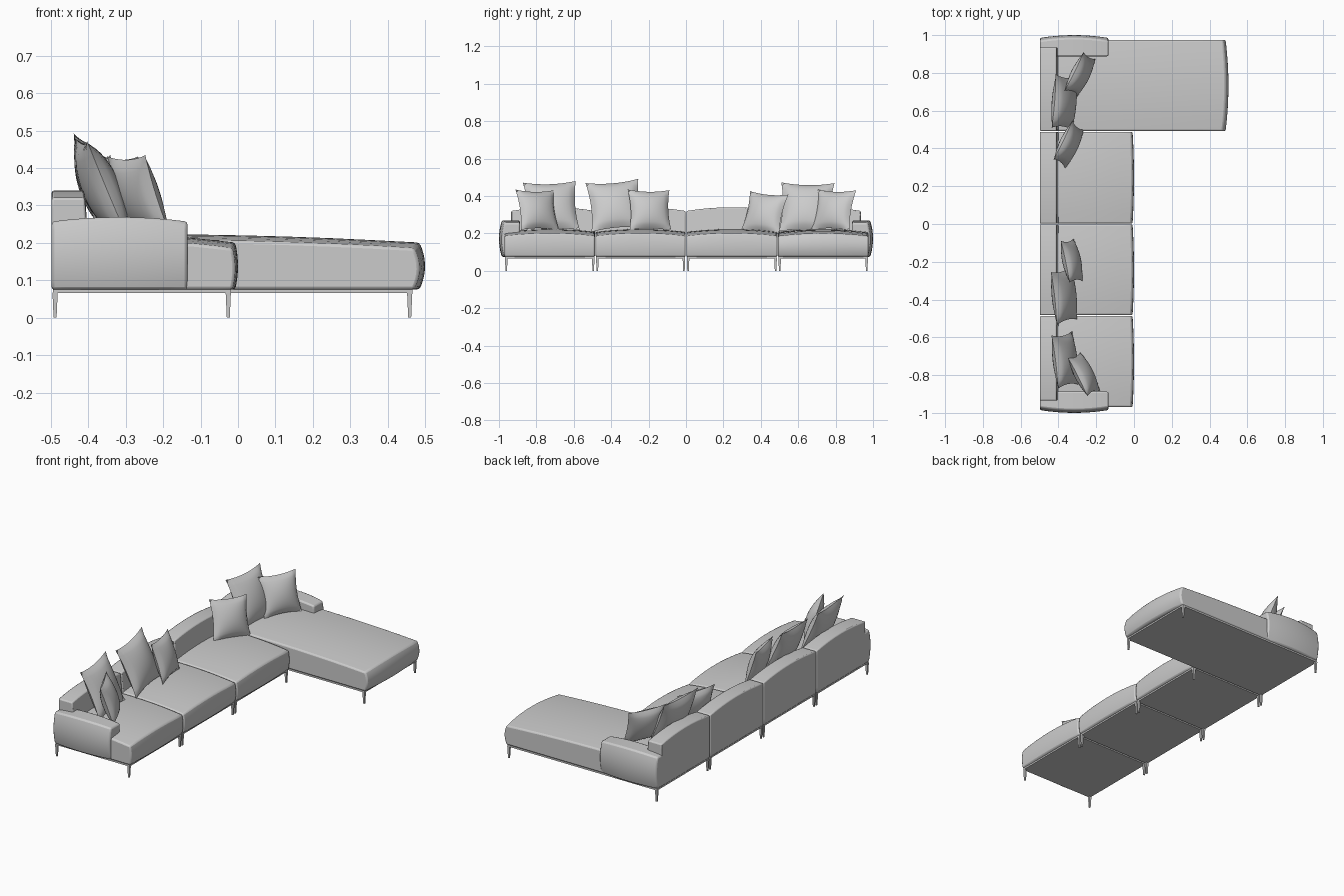
import bpy, bmesh
from math import radians, sqrt
from mathutils import Vector

cube = bpy.data.objects.get("Cube")
if cube:
    bpy.data.objects.remove(cube, do_unlink=True)

grey = bpy.data.materials.new("Grey fabric")
grey.use_nodes = True
colour = (0.6, 0.6, 0.6, 1)
grey.diffuse_color = colour
grey.node_tree.nodes["Principled BSDF"].inputs["Base Color"].default_value = colour


def finish(bm, name, bevel=0.0, angle=40):
    bmesh.ops.recalc_face_normals(bm, faces=bm.faces)
    mesh = bpy.data.meshes.new(name)
    bm.to_mesh(mesh)
    bm.free()
    mesh.materials.append(grey)
    ob = bpy.data.objects.new(name, mesh)
    bpy.context.collection.objects.link(ob)
    if bevel:
        mod = ob.modifiers.new("Soft edges", "BEVEL")
        mod.width, mod.segments = bevel, 2
        mod.limit_method, mod.angle_limit = "ANGLE", radians(40)
    bpy.ops.object.select_all(action="DESELECT")
    ob.select_set(True)
    bpy.context.view_layer.objects.active = ob
    bpy.ops.object.shade_smooth_by_angle(angle=radians(angle))
    return ob


def block(name, lo, hi, shape=None, bevel=0.006, cuts=7):
    """Box from lo to hi; shape(p, u) moves p using the -1..1 position u."""
    bm = bmesh.new()
    bmesh.ops.create_cube(bm, size=2)
    if cuts:
        bmesh.ops.subdivide_edges(bm, edges=bm.edges[:], cuts=cuts, use_grid_fill=True)
    lo, hi = Vector(lo), Vector(hi)
    for v in bm.verts:
        u = v.co.copy()
        p = (lo + hi) / 2 + (hi - lo) / 2 * u
        if shape:
            shape(p, u)
        v.co = p
    return finish(bm, name, bevel)


def bulge(a, b):
    return 1 - (a * a + b * b) / 2


def seat_shape(front):
    def shape(p, u):
        up = (u.z + 1) / 2
        along = (u.x + 1) / 2
        p.z += up * (0.015 * (1 - u.y ** 2) + 0.023 * (1 - along ** 2.5))
        if u.x > 0.99:
            p.x += front * bulge(u.y, u.z)
    return shape


def back_shape(p, u):
    p.z += (u.z + 1) / 2 * 0.02 * (1 - u.y ** 2)
    if u.x > 0:
        p.x += 0.01 * (1 - u.z)


def leg(name, x, y):
    def taper(p, u):
        if u.z < 0:
            p.x = x + u.x * 0.004
            p.y = y + u.y * 0.004
    block(name, (x - 0.007, y - 0.007, 0), (x + 0.007, y + 0.007, 0.068), taper, 0, 0)


# Four modules: y start, y end, seat front, front bulge
modules = [("right_end", -0.97, -0.487, -0.015, 0.015),
           ("right_middle", -0.483, -0.002, -0.015, 0.015),
           ("left_middle", 0.002, 0.488, -0.015, 0.015),
           ("chaise", 0.492, 0.975, 0.47, 0.03)]
for name, y0, y1, front, puff in modules:
    block(name + "_seat", (-0.43, y0, 0.075), (front, y1, 0.186), seat_shape(puff), 0.008)
    block(name + "_back", (-0.498, max(y0, -0.935), 0.075),
          (-0.41, min(y1, 0.935), 0.32), back_shape)
    block(name + "_base", (-0.495, y0 + 0.003, 0.066), (front - 0.004, y1 - 0.003, 0.076),
          None, 0, 0)
    for x, end in ((-0.489, "back"), (front - 0.011, "front")):
        for y, side in ((y0 + 0.009, "right"), (y1 - 0.009, "left")):
            leg(f"{name}_{end}_{side}_leg", x, y)

# Arms at both ends
for side, name in ((-1, "right_arm"), (1, "left_arm")):
    def arm_shape(p, u, side=side):
        p.z += (u.z + 1) / 2 * 0.012 * (1 - u.x ** 2)
        if u.y * side > 0.99:
            p.y += side * 0.03 * bulge(u.x, u.z)
    y0, y1 = sorted((side * 0.888, side * 0.97))
    block(name, (-0.498, y0, 0.075), (-0.135, y1, 0.257), arm_shape, 0.008)


def pillow(name, size, thick, centre, roll, lean, yaw):
    """Two puffed sheets joined at a seam, with pointed corners."""
    bm = bmesh.new()
    for side in (-1, 1):
        made = bmesh.ops.create_grid(bm, x_segments=14, y_segments=14, size=1)
        for v in made["verts"]:
            a, b = v.co.x, v.co.y
            puff = sqrt(max(0, (1 - a * a) * (1 - b * b))) ** 1.2
            v.co = (side * thick / 2 * puff,
                    a * size / 2 * (1 - 0.1 * (1 - b * b)),
                    b * size / 2 * (1 - 0.1 * (1 - a * a)))
    bmesh.ops.remove_doubles(bm, verts=bm.verts, dist=0.0005)
    ob = finish(bm, name, 0, 60)
    ob.location = centre
    ob.rotation_euler = (radians(roll), radians(-lean), radians(yaw))


# Loose pillows
big, small = (0.285, 0.1), (0.228, 0.085)
pillow("right_large_pillow", *big, (-0.365, -0.72, 0.345), 2, 23, 6)
pillow("right_small_pillow", *small, (-0.265, -0.795, 0.325), -1, 19, 27)
pillow("middle_large_pillow", *big, (-0.37, -0.38, 0.35), 5, 23, 4)
pillow("middle_small_pillow", *small, (-0.33, -0.195, 0.325), -1, 18, 12)
pillow("corner_small_pillow", *small, (-0.345, 0.42, 0.31), -5, 20, -24)
pillow("left_large_pillow", *big, (-0.37, 0.645, 0.34), -1, 23, -4)
pillow("left_small_pillow", *small, (-0.285, 0.79, 0.325), -1, 19, -26)
